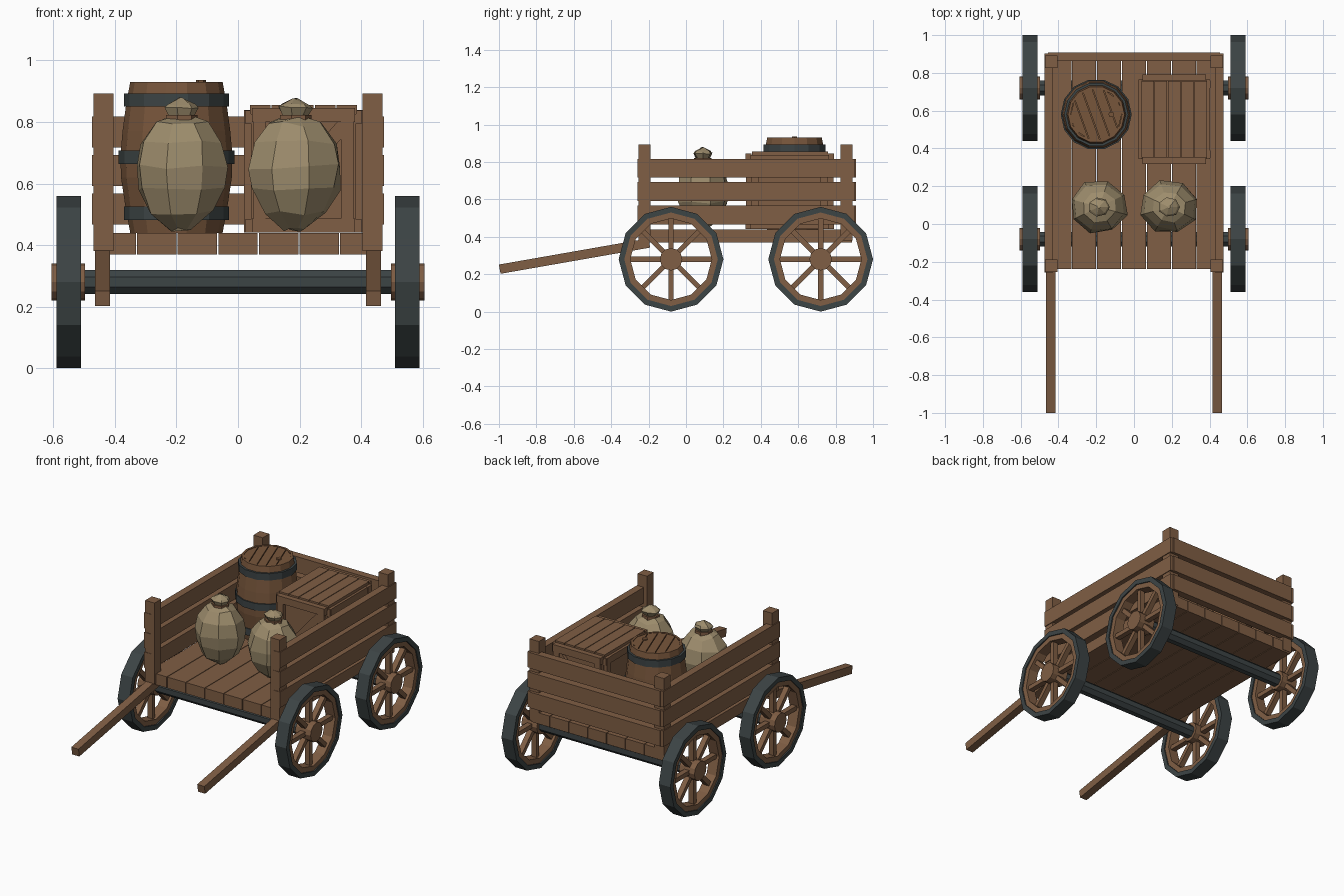
import bpy, bmesh, math, random
from mathutils import Matrix, Vector

if "Cube" in bpy.data.objects:
    bpy.data.objects.remove(bpy.data.objects["Cube"])

random.seed(4)


def mat(name, rgb):
    m = bpy.data.materials.new(name)
    m.diffuse_color = (*rgb, 1)
    m.use_nodes = True
    m.node_tree.nodes["Principled BSDF"].inputs["Base Color"].default_value = m.diffuse_color
    return m


WOOD = mat("cart wood", (0.215, 0.112, 0.058))
DARKWOOD = mat("barrel wood", (0.185, 0.092, 0.044))
IRON = mat("dark iron", (0.046, 0.058, 0.060))
SACK = mat("sack cloth", (0.335, 0.262, 0.150))


def finish(name, bm, material):
    bmesh.ops.recalc_face_normals(bm, faces=bm.faces)
    me = bpy.data.meshes.new(name)
    bm.to_mesh(me)
    bm.free()
    me.materials.append(material)
    ob = bpy.data.objects.new(name, me)
    bpy.context.collection.objects.link(ob)
    return ob


def add_box(bm, x, y, z, rot=None):
    """Box from (min, max) ranges, optionally turned about its centre."""
    c = Vector(((x[0] + x[1]) / 2, (y[0] + y[1]) / 2, (z[0] + z[1]) / 2))
    m = Matrix.Translation(c) @ (rot or Matrix()) @ Matrix.Diagonal(
        (x[1] - x[0], y[1] - y[0], z[1] - z[0], 1))
    bmesh.ops.create_cube(bm, size=1, matrix=m)


def box(name, x, y, z, material=WOOD, rot=None):
    bm = bmesh.new()
    add_box(bm, x, y, z, rot)
    return finish(name, bm, material)


def lathe(name, profile, sides, material, matrix, ring=False, jitter=0, phase=0):
    """Turn (radius, height) points about z; ring joins last point to first."""
    bm = bmesh.new()
    rows = []
    for r, h in profile:
        row = []
        for i in range(sides):
            a = math.tau * i / sides + phase
            k = r * (1 + random.uniform(-jitter, jitter))
            dh = random.uniform(-jitter, jitter) * 0.15
            row.append(bm.verts.new(matrix @ Vector((k * math.cos(a), k * math.sin(a), h + dh))))
        rows.append(row)
    pairs = list(zip(rows, rows[1:])) + ([(rows[-1], rows[0])] if ring else [])
    for p, q in pairs:
        for i in range(sides):
            j = (i + 1) % sides
            bm.faces.new((p[i], p[j], q[j], q[i]))
    if not ring:
        bm.faces.new(rows[0])
        bm.faces.new(rows[-1])
    return finish(name, bm, material)


def band(r0, r1, h0, h1):
    return [(r0, h0), (r1, h0), (r1, h1), (r0, h1)]


# Bed planks
for i in range(7):
    x = -0.462 + 0.132 * i
    box("bed_plank", (x + 0.002, x + 0.130), (-0.238, 0.888), (0.37, 0.44))

# Corner posts, side rails and tail boards
for s in (-1, 1):
    xs = sorted((s * 0.405, s * 0.470))
    for y in (-0.222, 0.858):
        box("corner_post", xs, (y - 0.033, y + 0.033), (0.38, 0.893))
    for z in (0.467, 0.592, 0.717):
        box("side_rail", sorted((s * 0.428, s * 0.475)), (-0.258, 0.903), (z, z + 0.1))
for z in (0.467, 0.592, 0.717):
    box("tail_board", (-0.455, 0.455), (0.862, 0.909), (z, z + 0.1))

# Pulling shafts
tilt = math.atan2(0.14, 0.8)
for s in (-1, 1):
    box("pull_shaft", (s * 0.44 - 0.025, s * 0.44 + 0.025), (-1.002, -0.19),
        (0.272, 0.322), WOOD, Matrix.Rotation(tilt, 4, 'X'))

# Axles and wheels
for y in (-0.08, 0.72):
    axis = Matrix.Translation((0, y, 0.28)) @ Matrix.Rotation(math.pi / 2, 4, 'Y')
    lathe("axle", [(0.042, -0.52), (0.042, 0.52)], 8, IRON, axis, phase=math.pi / 8)
    for s in (-1, 1):
        hubm = Matrix.Translation((s * 0.55, y, 0.28)) @ Matrix.Rotation(s * math.pi / 2, 4, 'Y')
        lathe("wheel_tyre", band(0.25, 0.28, -0.04, 0.04), 12, IRON, hubm, True)
        lathe("wheel_rim", band(0.218, 0.251, -0.033, 0.033), 12, WOOD, hubm, True)
        lathe("wheel_hub", [(0.06, -0.053), (0.06, 0.055)], 12, WOOD, hubm)
        bm = bmesh.new()
        for k in range(8):
            a = math.tau * k / 8
            m = (Matrix.Translation((s * 0.55, y, 0.28)) @ Matrix.Rotation(a, 4, 'X')
                 @ Matrix.Translation((0, 0, 0.135)) @ Matrix.Diagonal((0.034, 0.028, 0.18, 1)))
            bmesh.ops.create_cube(bm, size=1, matrix=m)
        finish("wheel_spokes", bm, WOOD)

# Barrel with hoops, plank lid and bung
bar = Matrix.Translation((-0.2, 0.58, 0))
lathe("barrel_staves", [(0.150, 0.44), (0.165, 0.52), (0.180, 0.62), (0.182, 0.69), (0.175, 0.77),
                        (0.163, 0.86), (0.150, 0.93), (0.136, 0.93), (0.136, 0.915)],
      14, DARKWOOD, bar)
for r, z0, z1 in ((0.170, 0.482, 0.526), (0.188, 0.663, 0.707), (0.170, 0.850, 0.893)):
    lathe("barrel_hoop", band(r - 0.03, r, z0, z1), 14, IRON, bar, True)
turn = Matrix.Rotation(math.radians(20), 4, 'Z')
bm = bmesh.new()
for i in range(5):
    # each lid plank is clipped to the round top
    a0, a1 = -0.135 + 0.054 * i + 0.002, -0.135 + 0.054 * (i + 1) - 0.002
    h0, h1 = (math.sqrt(max(0.138 ** 2 - a * a, 0.0004)) for a in (a0, a1))
    pts = [(a0, -h0), (a1, -h1), (a1, h1), (a0, h0)]
    lo, hi = ([bm.verts.new(bar @ turn @ Vector((*p, z))) for p in pts] for z in (0.91, 0.928))
    bm.faces.new(lo)
    bm.faces.new(hi)
    for k in range(4):
        bm.faces.new((lo[k], lo[(k + 1) % 4], hi[(k + 1) % 4], hi[k]))
finish("barrel_lid", bm, DARKWOOD)
lathe("barrel_bung", [(0.016, 0.92), (0.016, 0.936)], 6, DARKWOOD,
      Matrix.Translation((-0.12, 0.58, 0)))

# Crate: body, framed sides, braces and plank lid
box("crate_body", (0.042, 0.383), (0.345, 0.765), (0.441, 0.825))
for i in range(5):
    x = 0.037 + 0.0704 * i
    box("crate_lid_plank", (x + 0.002, x + 0.068), (0.352, 0.758), (0.825, 0.855))
for y0, y1 in ((0.322, 0.347), (0.763, 0.788)):
    for x in (0.05, 0.335):
        box("crate_upright", (x, x + 0.04), (y0, y1), (0.441, 0.84))
    for z in (0.441, 0.80):
        box("crate_end_rail", (0.045, 0.38), (y0 - 0.004, y1 + 0.004), (z, z + 0.045))
    box("crate_brace", (-0.0075, 0.4325), (y0 + 0.003, y1 - 0.003), (0.617, 0.663),
        WOOD, Matrix.Rotation(-math.atan2(0.32, 0.28), 4, 'Y'))
for x0, x1 in ((0.02, 0.045), (0.38, 0.405)):
    for y in (0.35, 0.72):
        box("crate_side_upright", (x0, x1), (y, y + 0.04), (0.441, 0.838))
    for z in (0.441, 0.795):
        box("crate_side_rail", (x0 + 0.003, x1 - 0.003), (0.345, 0.765), (z, z + 0.042))

# Tied sacks
for s in (-1, 1):
    m = (Matrix.Translation((s * 0.185, 0.09, 0)) @ Matrix.Diagonal((1, 0.9, 1, 1)))
    lathe("sack_body", [(0.035, 0.45), (0.105, 0.505), (0.148, 0.585), (0.157, 0.655),
                        (0.137, 0.735), (0.090, 0.793), (0.045, 0.812)],
          8, SACK, m, jitter=0.06, phase=0.3 * s)
    lathe("sack_tie", [(0.054, 0.800), (0.054, 0.822)], 7, WOOD, m)
    lathe("sack_neck", [(0.040, 0.815), (0.058, 0.846), (0.048, 0.858), (0.008, 0.875)],
          7, SACK, m, jitter=0.04)
